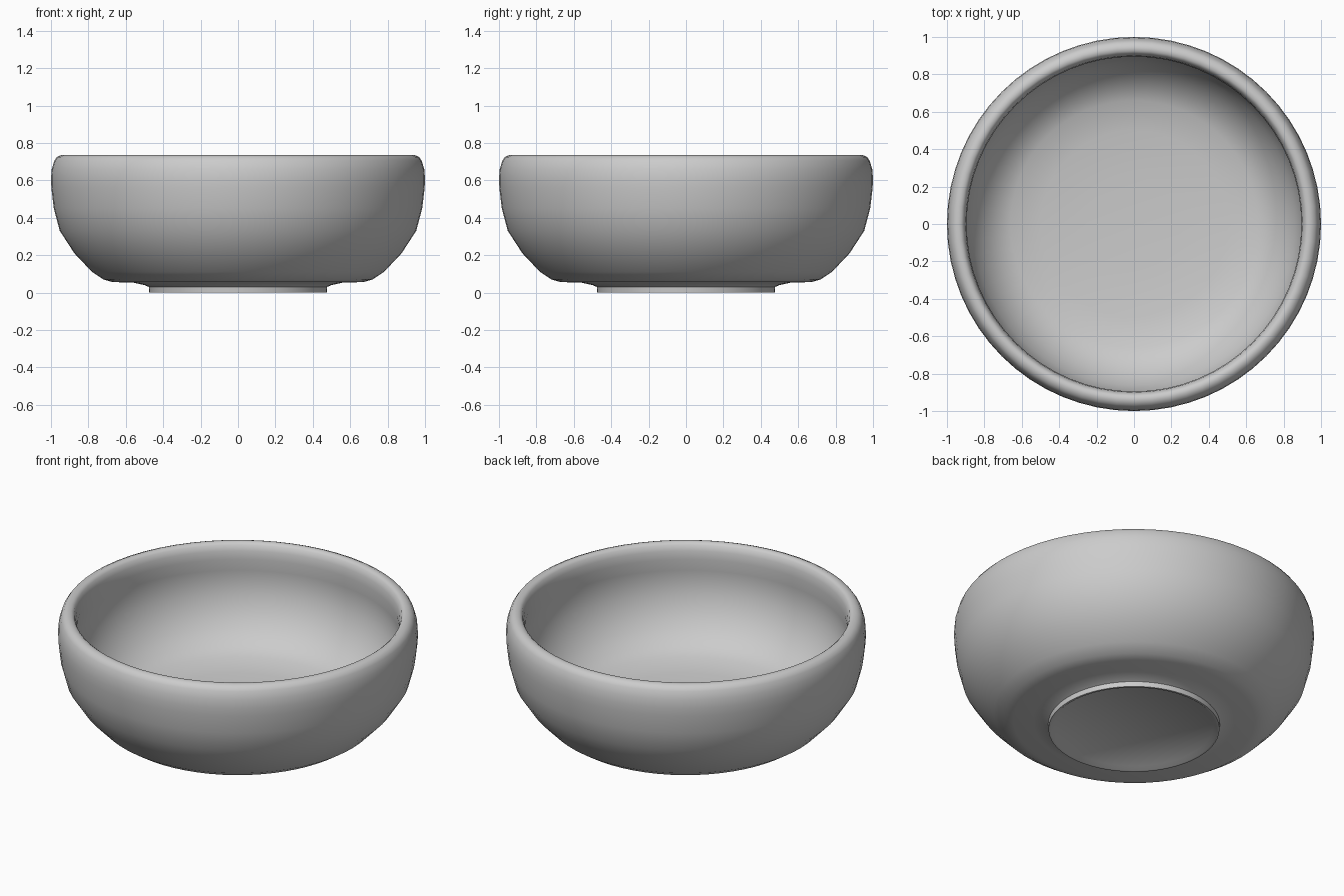
import bpy, bmesh, math

if "Cube" in bpy.data.objects:
    bpy.data.objects.remove(bpy.data.objects["Cube"])


def lathe(name, profile, sides):
    """Revolve an (r, z) profile around z; ends on the axis become single points."""
    bm = bmesh.new()
    rings = []
    for r, z in profile:
        if r == 0:
            rings.append([bm.verts.new((0, 0, z))] * sides)
        else:
            rings.append([bm.verts.new((r * math.cos(2 * math.pi * i / sides),
                                        r * math.sin(2 * math.pi * i / sides), z))
                          for i in range(sides)])
    for a, b in zip(rings, rings[1:]):
        for i in range(sides):
            j = (i + 1) % sides
            quad = list(dict.fromkeys((a[i], a[j], b[j], b[i])))
            bm.faces.new(quad)
    bmesh.ops.recalc_face_normals(bm, faces=bm.faces)
    mesh = bpy.data.meshes.new(name)
    bm.to_mesh(mesh)
    bm.free()
    obj = bpy.data.objects.new(name, mesh)
    bpy.context.collection.objects.link(obj)
    return obj


# Slightly recessed underside, foot ring and rounded outer wall
outside = [(0, 0.022), (0.44, 0.018), (0.462, 0.0), (0.475, 0.0), (0.477, 0.03),
           (0.50, 0.04), (0.56, 0.053), (0.67, 0.056), (0.72, 0.07),
           (0.78, 0.11), (0.875, 0.21), (0.953, 0.33), (0.985, 0.45),
           (0.998, 0.56), (1.0, 0.61), (0.996, 0.66)]
# Rounded rim with a small inner lip
rim = [(0.982, 0.705), (0.968, 0.725), (0.945, 0.735), (0.925, 0.733),
       (0.911, 0.722), (0.900, 0.69), (0.895, 0.64)]
# Hollow inside: near-vertical wall curving into the floor
inside = [(0.902, 0.57), (0.905, 0.51), (0.893, 0.43), (0.862, 0.34),
          (0.81, 0.26), (0.74, 0.19), (0.66, 0.152), (0.50, 0.128),
          (0.25, 0.116), (0, 0.112)]

bowl = lathe("bowl", outside + rim + inside, 64)

bpy.context.view_layer.objects.active = bowl
bowl.select_set(True)
bpy.ops.object.shade_smooth_by_angle(angle=math.radians(50))
